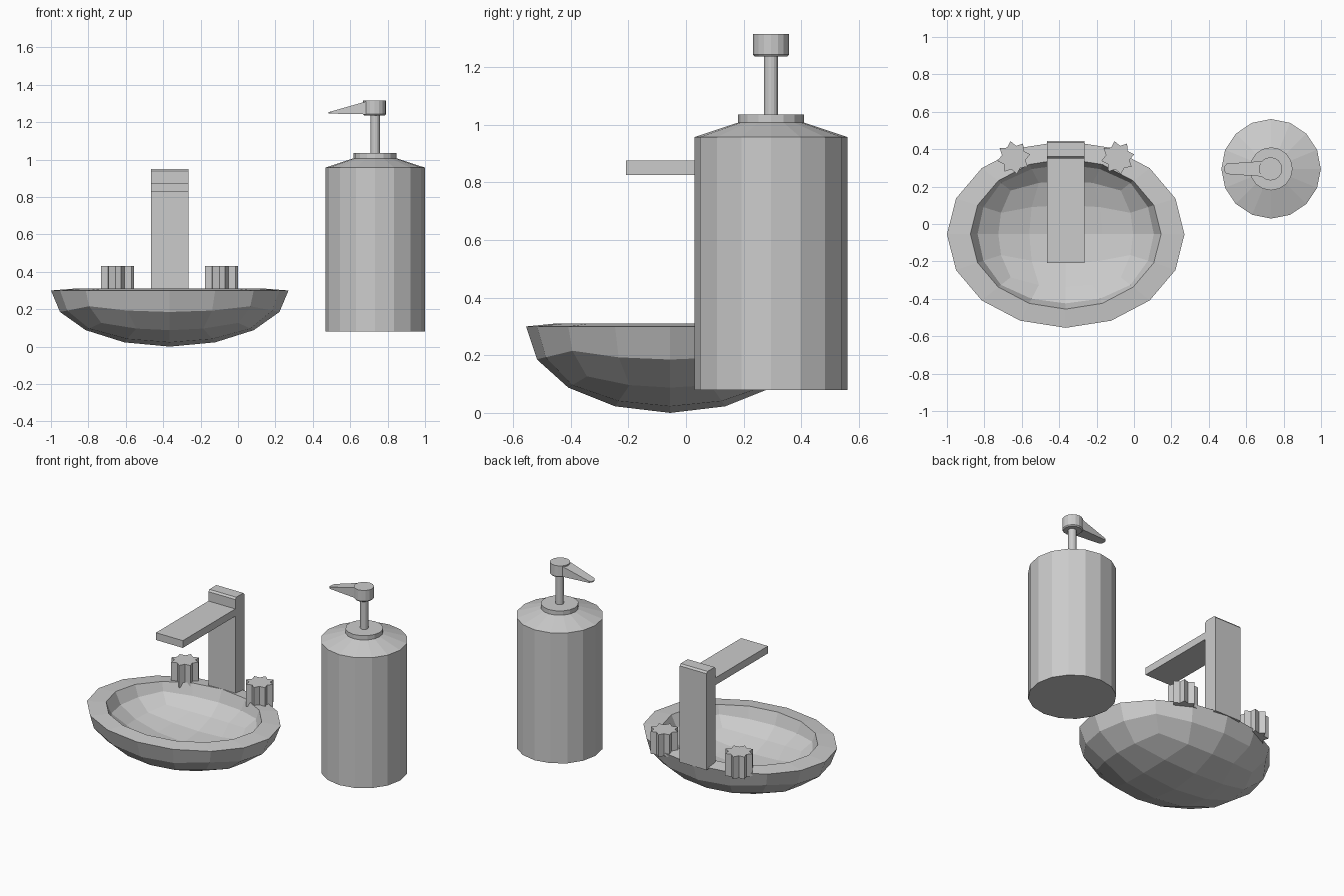
import bpy, bmesh
from math import pi, sin, cos, tan
from mathutils import Vector

if "Cube" in bpy.data.objects:
    bpy.data.objects.remove(bpy.data.objects["Cube"])


def finish(bm, name):
    bmesh.ops.recalc_face_normals(bm, faces=bm.faces[:])
    me = bpy.data.meshes.new(name)
    bm.to_mesh(me)
    bm.free()
    ob = bpy.data.objects.new(name, me)
    bpy.context.collection.objects.link(ob)
    return ob


def loft(name, rings):
    """Join rings of points with quads and cap both ends."""
    bm = bmesh.new()
    vs = [[bm.verts.new(p) for p in r] for r in rings]
    n = len(vs[0])
    for a, b in zip(vs, vs[1:]):
        for i in range(n):
            j = (i + 1) % n
            bm.faces.new((a[i], a[j], b[j], b[i]))
    bm.faces.new(vs[0][::-1])
    bm.faces.new(vs[-1])
    return finish(bm, name)


def circle(x, y, z, r, n=16):
    return [(x + r * cos(2 * pi * i / n), y + r * sin(2 * pi * i / n), z) for i in range(n)]


def turned(name, x, y, profile, n=16):
    return loft(name, [circle(x, y, z, r, n) for r, z in profile])


def prism_x(name, x0, x1, yz):
    return loft(name, [[(x, y, z) for y, z in yz] for x in (x0, x1)])


# Basin: lower half of a rounded grid cube, inner copy bridged at the rim
bm = bmesh.new()
bmesh.ops.create_cube(bm, size=2)
bmesh.ops.subdivide_edges(bm, edges=bm.edges[:], cuts=3, use_grid_fill=True)
bmesh.ops.delete(bm, geom=[v for v in bm.verts if v.co.z > 1e-4], context='VERTS')
for v in bm.verts:
    v.co = Vector([tan(c * pi / 4) for c in v.co]).normalized()
copy = bmesh.ops.duplicate(bm, geom=bm.verts[:] + bm.edges[:] + bm.faces[:])
inner = {g for g in copy['geom'] if isinstance(g, bmesh.types.BMVert)}
for v in bm.verts:
    x, y, z = v.co
    if v in inner:
        v.co = (-0.365 + 0.51 * x, -0.053 + 0.402 * y, 0.31 + 0.205 * z)
    else:
        v.co = (-0.365 + 0.635 * x, -0.055 + 0.5 * y, 0.3 + 0.3 * z)
bmesh.ops.bridge_loops(bm, edges=[e for e in bm.edges if e.is_boundary])
finish(bm, "basin")

# Faucet post with chamfered top, and flat spout
prism_x("faucet_post", -0.465, -0.265,
        [(0.35, 0.29), (0.445, 0.29), (0.445, 0.938), (0.435, 0.95), (0.36, 0.95), (0.35, 0.938)])
prism_x("faucet_spout", -0.465, -0.265,
        [(-0.208, 0.826), (0.355, 0.826), (0.355, 0.875), (-0.208, 0.875)])

# Star-shaped tap knobs, mirrored about the spout
for side, s in (("left", -1), ("right", 1)):
    def star(z):
        pts = []
        for i in range(16):
            r = 0.09 if i % 2 == 0 else 0.064
            a = pi * i / 8 + pi / 16
            pts.append((-0.365 + s * 0.278 + r * cos(a), 0.355 + r * sin(a), z))
        return pts
    loft("tap_knob_" + side, [star(0.28), star(0.43)])

# Soap dispenser bottle and pump
DX, DY = 0.733, 0.295
turned("bottle", DX, DY, [(0.266, 0.08), (0.266, 0.957), (0.115, 1.007)])
turned("collar", DX, DY, [(0.115, 1.0), (0.115, 1.036)])
turned("pump_stem", DX, DY, [(0.025, 1.03), (0.025, 1.245)])
turned("pump_head", DX - 0.003, DY, [(0.056, 1.236), (0.062, 1.243), (0.062, 1.315)])

# Tapered nozzle
half = [(0.483, 0.013), (0.496, 0.028), (0.70, 0.042)]
outline = half + [(x, -w) for x, w in half[::-1]]
loft("pump_nozzle", [
    [(x, DY + w, 1.246 - (x - 0.483) * 0.02) for x, w in outline],
    [(x, DY + w, 1.253 + (x - 0.483) * 0.285) for x, w in outline]])
